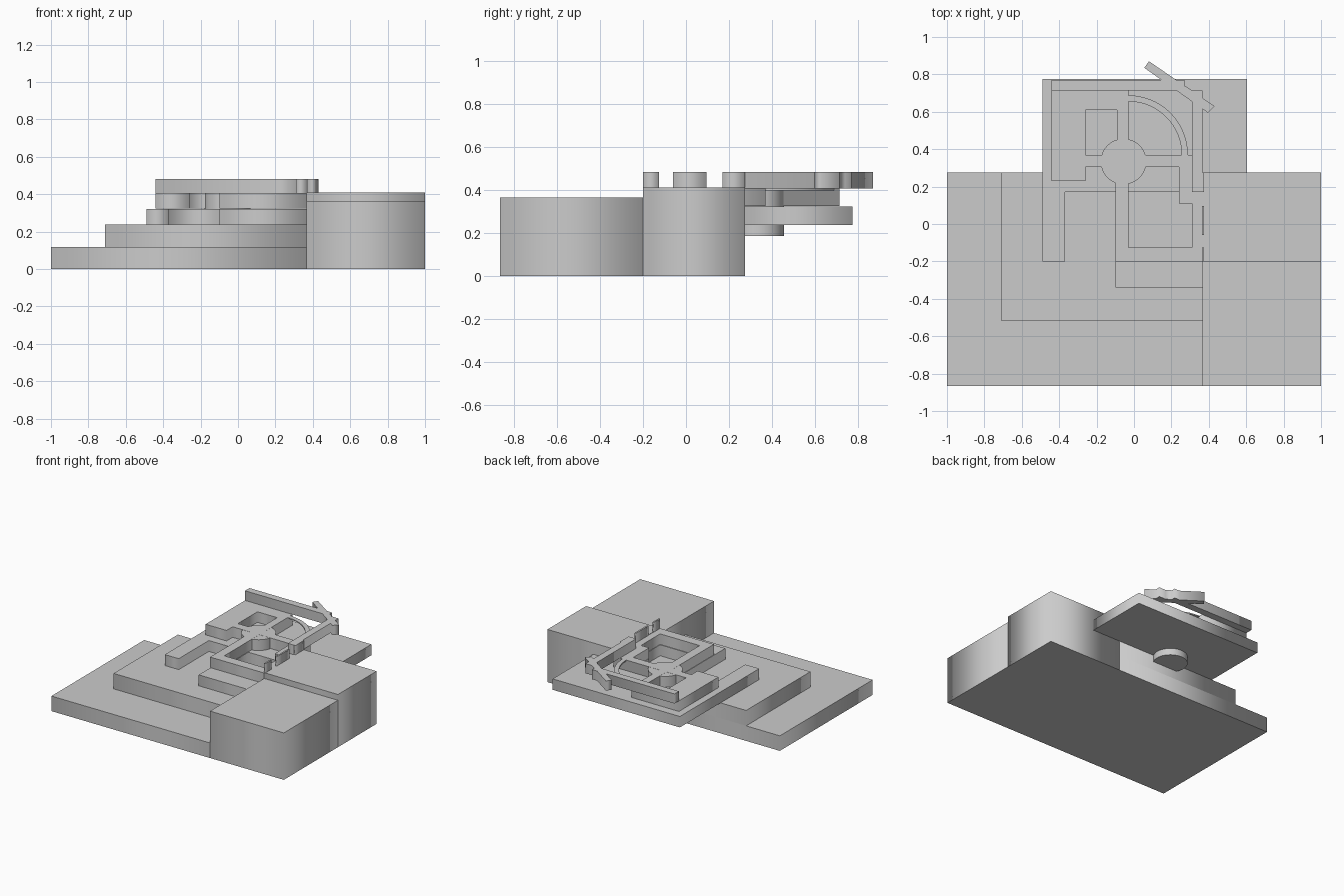
import bpy
from math import sin, cos, pi

if "Cube" in bpy.data.objects:
    bpy.data.objects.remove(bpy.data.objects["Cube"])


def slab(name, z0, z1, outline, *holes):
    """Flat plate from a closed outline with optional holes."""
    cu = bpy.data.curves.new(name, 'CURVE')
    cu.dimensions = '2D'
    cu.fill_mode = 'BOTH'
    cu.extrude = (z1 - z0) / 2
    for pts in (outline, *holes):
        sp = cu.splines.new('POLY')
        sp.points.add(len(pts) - 1)
        for p, (x, y) in zip(sp.points, pts):
            p.co = (x, y, 0, 1)
        sp.use_cyclic_u = True
    tmp = bpy.data.objects.new(name + "_outline", cu)
    bpy.context.collection.objects.link(tmp)
    bpy.context.view_layer.update()
    dg = bpy.context.evaluated_depsgraph_get()
    me = bpy.data.meshes.new_from_object(tmp.evaluated_get(dg))
    bpy.data.objects.remove(tmp)
    ob = bpy.data.objects.new(name, me)
    ob.location.z = (z0 + z1) / 2
    bpy.context.collection.objects.link(ob)
    return ob


def rect(x0, x1, y0, y1):
    return [(x0, y0), (x1, y0), (x1, y1), (x0, y1)]


# Stepped base terraces
slab("base_terrace", 0, .117, rect(-1, .365, -.865, .275))
slab("second_terrace", .117, .237, rect(-.71, .365, -.515, .275))

# Tall side block, higher at the back
slab("side_block_front", 0, .365, rect(.365, 1, -.865, -.2))
slab("side_block_back", 0, .41, rect(.365, 1, -.2, .275))

# Third terrace, overhanging at the back
slab("third_terrace", .237, .322,
     [(-.49, -.2), (-.37, -.2), (-.37, .17), (-.1, .17), (-.1, -.34), (.365, -.34),
      (.365, .275), (.605, .275), (.605, .775), (-.49, .775)],
     [(-.03, -.125), (.31, -.125), (.31, .11), (.24, .11), (.24, .17), (-.03, .17)])

# Upper floor with open rooms
slab("upper_floor", .325, .407,
     [(-.44, .23), (-.26, .23), (-.26, .305), (-.1, .305), (-.1, -.2), (.365, -.2),
      (.365, .37), (-.03, .37), (-.03, .715), (-.44, .715)],
     rect(-.26, -.09, .37, .61),
     [(-.03, -.125), (.31, -.125), (.31, .11), (.24, .11), (.24, .305), (-.03, .305)])

# Thin quarter-round strip
angles = [pi / 2 * i / 24 for i in range(25)]
slab("curved_strip", .398, .407,
     [(-.03 + .318 * cos(a), .37 + .318 * sin(a)) for a in angles] +
     [(-.03 + .285 * cos(a), .37 + .285 * sin(a)) for a in reversed(angles)])

# Round core running through the floors
bpy.ops.mesh.primitive_cylinder_add(vertices=48, radius=.122, depth=.221,
                                    location=(-.056, .334, .2955))
core = bpy.context.object
core.name = "round_core"
bpy.ops.object.shade_smooth_by_angle()

# Top wall: back run, side run and diagonal strut
slab("top_wall", .407, .482,
     [(-.44, .715), (.225, .715), (.31, .655), (.31, .17), (.365, .17), (.365, .616),
      (.395, .595), (.43, .63), (.365, .6745), (.365, .715), (.308, .715), (.27, .74),
      (.27, .77), (.226, .77), (.08, .87), (.055, .835), (.147, .77), (-.44, .77)])

# Thin upright panels along the side block
for i, (y0, y1) in enumerate([(-.2, -.125), (-.06, .095), (.17, .275)]):
    slab(f"side_panel_{i + 1}", .407, .482, rect(.363, .375, y0, y1))
